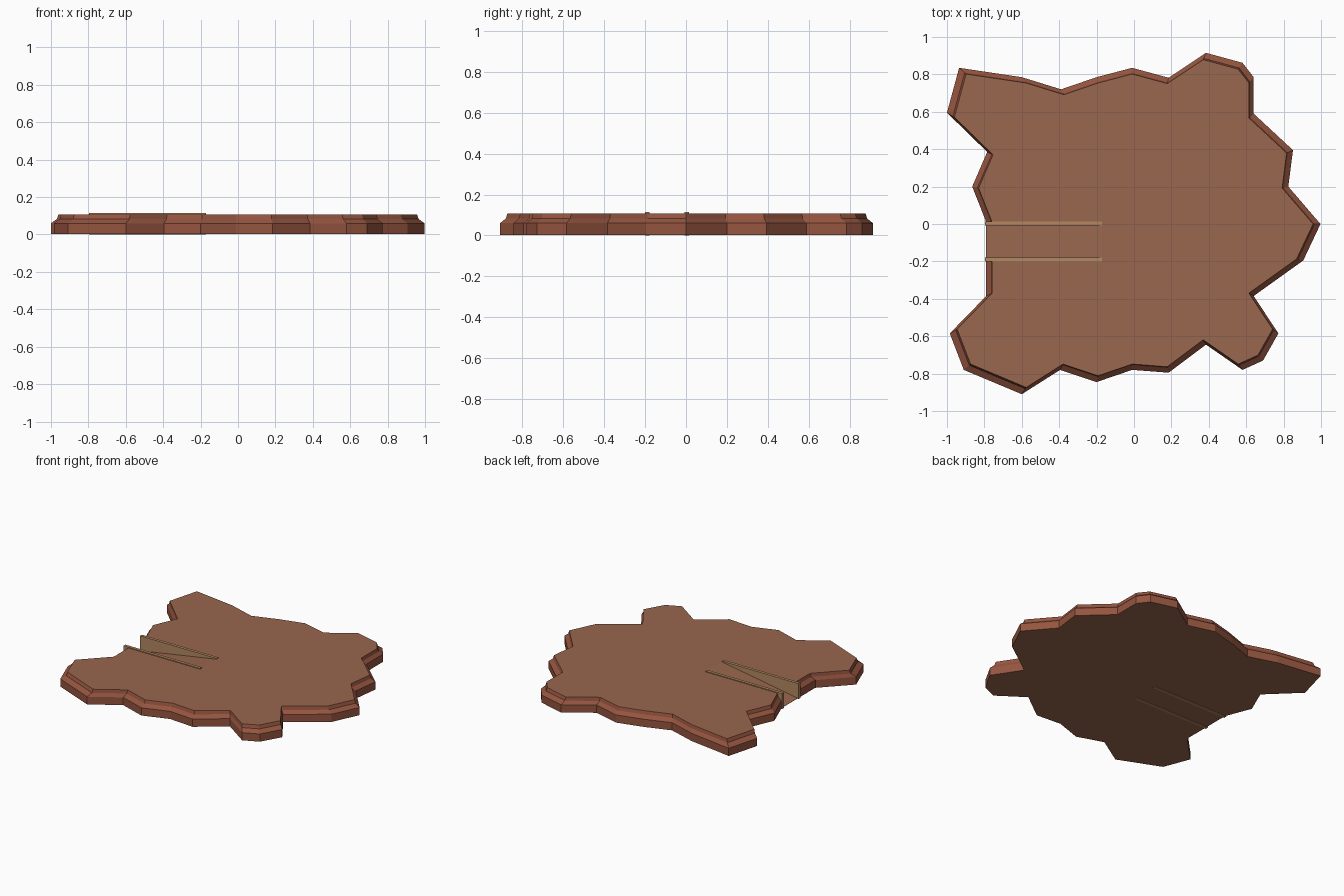
import bpy, bmesh

if "Cube" in bpy.data.objects:
    bpy.data.objects.remove(bpy.data.objects["Cube"])

def material(name, rgb):
    m = bpy.data.materials.new(name)
    m.diffuse_color = (*rgb, 1)
    m.use_nodes = True
    m.node_tree.nodes["Principled BSDF"].inputs["Base Color"].default_value = m.diffuse_color
    return m

SIDE = material("red_brown", (0.30, 0.09, 0.05))
TOP = material("brown", (0.32, 0.136, 0.076))
WOOD = material("tan", (0.45, 0.25, 0.12))

def make_object(name, bm, mats):
    bmesh.ops.recalc_face_normals(bm, faces=bm.faces[:])
    me = bpy.data.meshes.new(name)
    bm.to_mesh(me)
    bm.free()
    for m in mats:
        me.materials.append(m)
    ob = bpy.data.objects.new(name, me)
    bpy.context.collection.objects.link(ob)
    return ob

# Jagged outline of the plateau, seen from above
OUTLINE = [(-.935, .835), (-.6, .785), (-.39, .72), (-.2, .785), (-.01, .835),
           (.185, .782), (.385, .915), (.58, .862), (.64, .785), (.64, .59),
           (.85, .395), (.825, .2), (.997, 0), (.905, -.195), (.64, -.385),
           (.772, -.585), (.69, -.73), (.58, -.78), (.385, -.645), (.185, -.795),
           (-.01, -.78), (-.2, -.845), (-.395, -.78), (-.6, -.91), (-.91, -.78),
           (-.985, -.585), (-.79, -.385), (-.79, -.195), (-.79, .01),
           (-.865, .2), (-.785, .385), (-1, .595)]

# Edge profile: (scale of outline, height)
PROFILE = [(1, .003), (1, .06), (.968, .083), (.96, .108)]

# Plateau slab: stacked rings with flat caps
bm = bmesh.new()
rings = [[bm.verts.new((x * s, y * s, z)) for x, y in OUTLINE] for s, z in PROFILE]
n = len(OUTLINE)
for a, b in zip(rings, rings[1:]):
    for i in range(n):
        j = (i + 1) % n
        bm.faces.new((a[i], a[j], b[j], b[i]))
for ring in (rings[0], rings[-1]):
    bm.faces.new(ring).material_index = 1
slab = make_object("plateau", bm, [SIDE, TOP])

# Wedge cutter that sinks a ramp between the two retaining boards
bm = bmesh.new()
wedge = [(-1.1, .005), (-.79, .005), (-.17, .1083), (-.17, .2), (-1.1, .2)]
f = bm.faces.new([bm.verts.new((x, -.19, z)) for x, z in wedge])
ext = bmesh.ops.extrude_face_region(bm, geom=[f])
bmesh.ops.translate(bm, vec=(0, .193, 0),
                    verts=[v for v in ext["geom"] if isinstance(v, bmesh.types.BMVert)])
for f in bm.faces:
    f.material_index = 1
cutter = make_object("ramp_cutter", bm, [SIDE, TOP])
cutter.hide_render = True
cutter.hide_set(True)
mod = slab.modifiers.new("ramp", 'BOOLEAN')
mod.operation = 'DIFFERENCE'
mod.solver = 'EXACT'
mod.object = cutter

# Retaining boards on both sides of the ramp
for name, y in (("ramp_board_back", .003), ("ramp_board_front", -.19)):
    bm = bmesh.new()
    bmesh.ops.create_cube(bm, size=1)
    bmesh.ops.scale(bm, vec=(.627, .022, .114), verts=bm.verts[:])
    bmesh.ops.translate(bm, vec=(-.484, y, .057), verts=bm.verts[:])
    make_object(name, bm, [WOOD])
